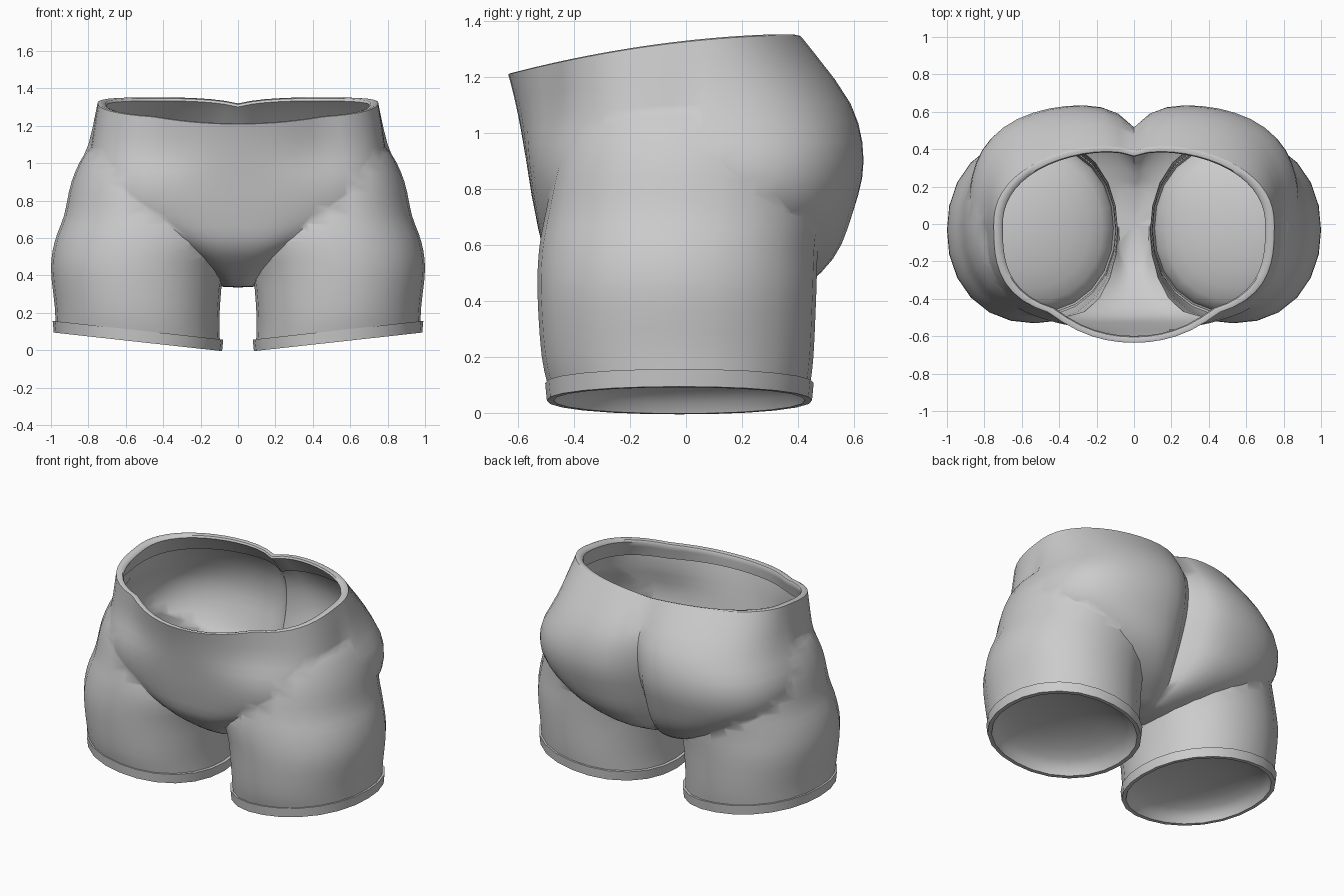
import bpy, bmesh, math
from mathutils import Vector

cube = bpy.data.objects.get("Cube")
if cube:
    bpy.data.objects.remove(cube, do_unlink=True)

grey = bpy.data.materials.new("cloth_grey")
grey.use_nodes = True
tone = (0.6, 0.6, 0.6, 1)
grey.diffuse_color = tone
grey.node_tree.nodes["Principled BSDF"].inputs["Base Color"].default_value = tone

LEG_X = 0.54
HEM_Z = 0.075
SLOPE = 0.11


def waist_z(x, y):
    dip = 0.035 * math.exp(-abs(x) / 0.15) * min(1, max(0, y / 0.35))
    return 1.325 + 0.11 * y - 0.115 * y * y - dip


def hem_z(x):
    return HEM_Z + SLOPE * (abs(x) - LEG_X)


def smooth_rows(rows, steps):
    """Catmull-Rom interpolation between rows of section parameters."""
    out = []
    for i in range(len(rows) - 1):
        a, b, c, d = (rows[min(max(i + k, 0), len(rows) - 1)] for k in (-1, 0, 1, 2))
        for s in range(steps):
            t = s / steps
            out.append([q + t / 2 * (r - p + t * (2 * p - 5 * q + 4 * r - u + t * (3 * (q - r) + u - p)))
                        for p, q, r, u in zip(a, b, c, d)])
    return out + [list(rows[-1])]


def loft(name, rings, caps=(), closed=False):
    """Skin a list of rings; caps are (ring index, centre point) fans."""
    bm = bmesh.new()
    loops = [[bm.verts.new(p) for p in ring] for ring in rings]
    pairs = list(zip(loops, loops[1:]))
    if closed:
        pairs.append((loops[-1], loops[0]))
    n = len(loops[0])
    for low, high in pairs:
        for i in range(n):
            j = (i + 1) % n
            bm.faces.new((low[i], low[j], high[j], high[i]))
    for index, centre in caps:
        mid = bm.verts.new(centre)
        for i in range(n):
            bm.faces.new((loops[index][i], loops[index][(i + 1) % n], mid))
    bmesh.ops.recalc_face_normals(bm, faces=bm.faces)
    mesh = bpy.data.meshes.new(name)
    bm.to_mesh(mesh)
    bm.free()
    mesh.materials.append(grey)
    obj = bpy.data.objects.new(name, mesh)
    bpy.context.collection.objects.link(obj)
    return obj


def shade(obj, degrees):
    bpy.ops.object.select_all(action="DESELECT")
    obj.select_set(True)
    bpy.context.view_layer.objects.active = obj
    bpy.ops.object.shade_smooth_by_angle(angle=math.radians(degrees))


# Pelvis section: squarish oval with a front bulge and a cleft at the back
def pelvis_ring(row, n=64):
    z, front_w, back_w, front, bulge, back, cleft = row
    ring = []
    for i in range(n):
        a = math.tau * i / n
        s, c = math.sin(a), -math.cos(a)
        power = 3 if c < 0 else 3 - 0.8 * max(0, (z - 0.95) / 0.375)
        r = (abs(s) ** power + abs(c) ** power) ** (-1 / power)
        if c < 0:
            x = front_w * r * s
            y = front * r * c - bulge * max(0, 1 - (x / 0.45) ** 2)
        else:
            x = back_w * r * s
            y = back * r * c - cleft * math.exp(-abs(x) / 0.1) * min(1, 2 * c)
        lift = max(0, (z - 0.8) / 0.525) ** 2
        ring.append(Vector((x, y, z + lift * (waist_z(x, y) - 1.325))))
    return ring


# height, front half width, back half width, front depth, bulge, back depth, cleft
pelvis_rows = [
    (0.34, 0.08, 0.10, 0.20, 0, 0.20, 0.02),
    (0.42, 0.15, 0.35, 0.34, 0, 0.41, 0.10),
    (0.55, 0.38, 0.64, 0.49, 0, 0.55, 0.17),
    (0.72, 0.76, 0.85, 0.53, 0.01, 0.615, 0.16),
    (0.90, 0.81, 0.88, 0.55, 0.02, 0.65, 0.14),
    (1.10, 0.785, 0.80, 0.51, 0.09, 0.605, 0.10),
    (1.325, 0.75, 0.75, 0.515, 0.12, 0.43, 0.04),
]
pelvis_rings = [pelvis_ring(r) for r in smooth_rows(pelvis_rows, 3)]
shorts = loft("shorts_body", pelvis_rings,
              [(0, (0, 0, 0.335)), (-1, (0, 0, waist_z(0, 0)))])


# Leg section: oval between inner, outer, front and back limits
def leg_ring(row, side, n=24, grow=0.0):
    z, inner, outer, front, back = row
    cx, cy = (inner + outer) / 2, (front + back) / 2
    tilt = SLOPE * max(0, 1 - (z - HEM_Z) / 0.5)
    ring = []
    for i in range(n):
        a = math.tau * i / n
        s, c = math.sin(a), math.cos(a)
        r = (abs(s) ** 2.15 + abs(c) ** 2.15) ** (-1 / 2.15)
        x = cx + ((outer - inner) / 2 + grow) * r * s
        y = cy + ((back - front) / 2 + grow) * r * c
        ring.append(Vector((side * x, y, z + tilt * (x - LEG_X))))
    return ring


# height, inner x, outer x, front y, back y
leg_rows = [
    (HEM_Z, 0.095, 0.975, -0.487, 0.44),
    (0.20, 0.10, 0.98, -0.515, 0.455),
    (0.42, 0.08, 1.00, -0.53, 0.465),
    (0.58, 0.03, 0.98, -0.525, 0.47),
    (0.72, 0.06, 0.93, -0.50, 0.48),
    (0.90, 0.15, 0.89, -0.46, 0.46),
    (1.05, 0.25, 0.82, -0.40, 0.40),
    (1.15, 0.32, 0.72, -0.33, 0.32),
]
for side, label in ((1, "left"), (-1, "right")):
    hem = leg_rows[0]
    rings = [leg_ring(r, side) for r in smooth_rows(leg_rows, 3)]
    leg = loft(label + "_leg", rings,
               [(0, (side * LEG_X, 0, HEM_Z)), (-1, (side * 0.52, 0, 1.15))])
    # Join the leg to the body
    join = shorts.modifiers.new("join", "BOOLEAN")
    join.operation, join.solver, join.object = "UNION", "EXACT", leg
    bpy.context.view_layer.objects.active = shorts
    bpy.ops.object.modifier_apply(modifier=join.name)
    bpy.data.objects.remove(leg, do_unlink=True)

    # Raised cuff around the hem
    cuff_rings = []
    for height, grow in ((-0.03, -0.015), (-0.03, 0.01), (0.032, 0.016), (0.032, -0.004)):
        ring = leg_ring(hem, side, grow=grow)
        cuff_rings.append([p + Vector((0, 0, height)) for p in ring])
    shade(loft(label + "_cuff", cuff_rings, closed=True), 35)

    # Shallow hollow closing the leg opening
    centre = Vector((side * LEG_X, -0.023, HEM_Z - 0.03))
    hollow = []
    for step in range(6):
        a = math.pi / 2 * step / 6
        rise = Vector((0, 0, 0.15 * math.sin(a)))
        hollow.append([centre.lerp(p, math.cos(a)) + rise for p in cuff_rings[0]])
    shade(loft(label + "_leg_hollow", hollow, [(-1, centre + Vector((0, 0, 0.15)))]), 60)

# Open the waist and hems and tidy slivers along the joins
bm = bmesh.new()
bm.from_mesh(shorts.data)
lids = [f for f in bm.faces
        if all(abs(v.co.z - waist_z(v.co.x, v.co.y)) < 0.002 for v in f.verts)
        or all(abs(v.co.z - hem_z(v.co.x)) < 0.002 for v in f.verts)]
bmesh.ops.delete(bm, geom=lids, context="FACES")
bmesh.ops.remove_doubles(bm, verts=bm.verts, dist=0.006)
bm.to_mesh(shorts.data)
bm.free()
shade(shorts, 50)

# Thick waist edge with an inner lining that runs back into the wall
middle = Vector((0, -0.08, 0))
lip = []
for index, scale, drop in ((-1, 1, 0), (-1, 0.985, -0.004), (-1, 0.945, 0.002),
                           (-1, 0.935, 0.015), (-2, 0.95, 0), (-3, 0.98, 0)):
    lip.append([Vector((p.x * scale, middle.y + (p.y - middle.y) * scale, p.z - drop))
                for p in pelvis_rings[index]])
shade(loft("waist_edge", lip), 50)
